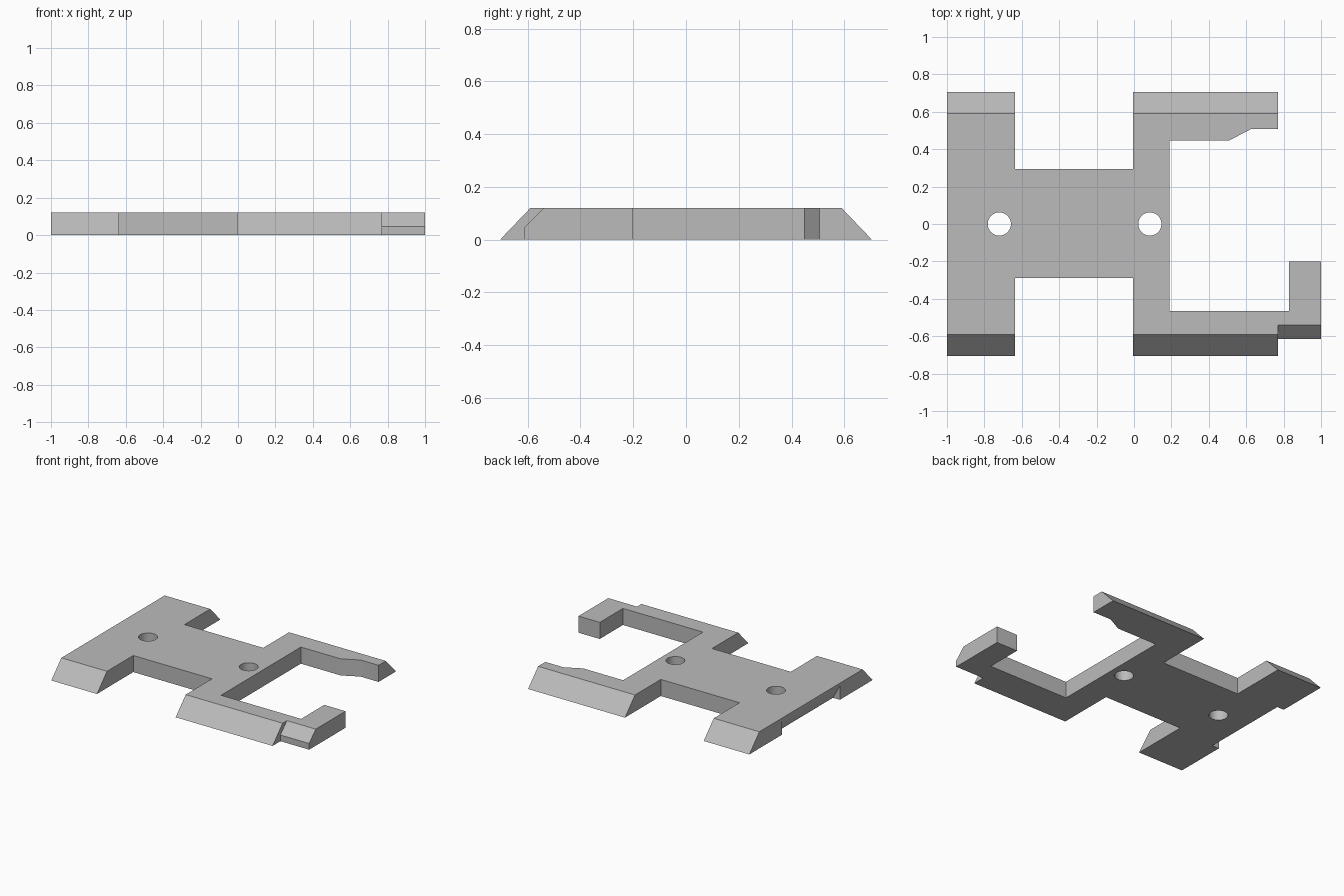
import bpy, bmesh, math
from mathutils import Matrix, Vector

cube = bpy.data.objects.get("Cube")
if cube:
    bpy.data.objects.remove(cube, do_unlink=True)

THICK = 0.12

grey = bpy.data.materials.new("light_grey")
grey.use_nodes = True
colour = (0.5, 0.5, 0.5, 1)
grey.diffuse_color = colour
grey.node_tree.nodes["Principled BSDF"].inputs["Base Color"].default_value = colour


def prism(name, points, offset):
    """Extrude a closed 3D profile along an offset vector."""
    bm = bmesh.new()
    face = bm.faces.new([bm.verts.new(p) for p in points])
    new = bmesh.ops.extrude_face_region(bm, geom=[face])["geom"]
    moved = [v for v in new if isinstance(v, bmesh.types.BMVert)]
    bmesh.ops.translate(bm, verts=moved, vec=Vector(offset))
    bmesh.ops.recalc_face_normals(bm, faces=bm.faces)
    return finish(name, bm)


def finish(name, bm):
    mesh = bpy.data.meshes.new(name)
    bm.to_mesh(mesh)
    bm.free()
    mesh.materials.append(grey)
    obj = bpy.data.objects.new(name, mesh)
    bpy.context.collection.objects.link(obj)
    return obj


def cut(target, cutter):
    """Subtract the cutter, apply the result and discard the cutter."""
    cutter.hide_render = True
    bpy.context.view_layer.objects.active = target
    mod = target.modifiers.new("cut", "BOOLEAN")
    mod.operation = "DIFFERENCE"
    mod.solver = "EXACT"
    mod.object = cutter
    bpy.ops.object.modifier_apply(modifier=mod.name)
    bpy.data.objects.remove(cutter, do_unlink=True)


# Plate outline, counter-clockwise from the front corner of the crossbar
outline = [
    (-1, -0.705), (-0.635, -0.705), (-0.635, -0.29), (-0.005, -0.29),
    (-0.005, -0.705), (0.77, -0.705), (0.77, -0.615), (1, -0.615),
    (1, -0.2), (0.83, -0.2), (0.83, -0.465), (0.19, -0.465),
    (0.19, 0.447), (0.51, 0.447), (0.625, 0.507), (0.77, 0.507),
    (0.77, 0.705), (-0.005, 0.705), (-0.005, 0.295), (-0.635, 0.295),
    (-0.635, 0.705), (-1, 0.705),
]
plate = prism("bracket_plate", [(x, y, 0) for x, y in outline], (0, 0, THICK))

# Sloped front and back edges
for side, end in ((-1, 0.77), (1, 1.1)):
    slope = [(0.82, -0.12), (0.475, 0.24), (0.82, 0.24)]
    cut(plate, prism("edge_cutter", [(-1.1, side * y, z) for y, z in slope],
                     (end + 1.1, 0, 0)))

# Sloped front edge of the hook tip, above a short upright lip
slope = [(-0.74, -0.08), (-0.42, 0.24), (-0.74, 0.24)]
cut(plate, prism("tip_cutter", [(0.77, y, z) for y, z in slope], (0.4, 0, 0)))

# Undercut along the middle of the outer side
wedge = [(-1, 0.1), (-0.945, 0), (-0.934, -0.02), (-1.1, -0.02), (-1.1, 0.1)]
cut(plate, prism("undercut_cutter", [(x, -0.33, z) for x, z in wedge],
                 (0, 0.66, 0)))

# Screw holes
for x in (-0.72, 0.085):
    bm = bmesh.new()
    bmesh.ops.create_cone(bm, cap_ends=True, segments=48, radius1=0.062,
                          radius2=0.062, depth=1,
                          matrix=Matrix.Translation((x, 0, 0)))
    cut(plate, finish("hole_cutter", bm))

# Smooth the hole walls and keep the edges sharp
bpy.ops.object.select_all(action="DESELECT")
plate.select_set(True)
bpy.context.view_layer.objects.active = plate
bpy.ops.object.shade_smooth_by_angle(angle=math.radians(30))
